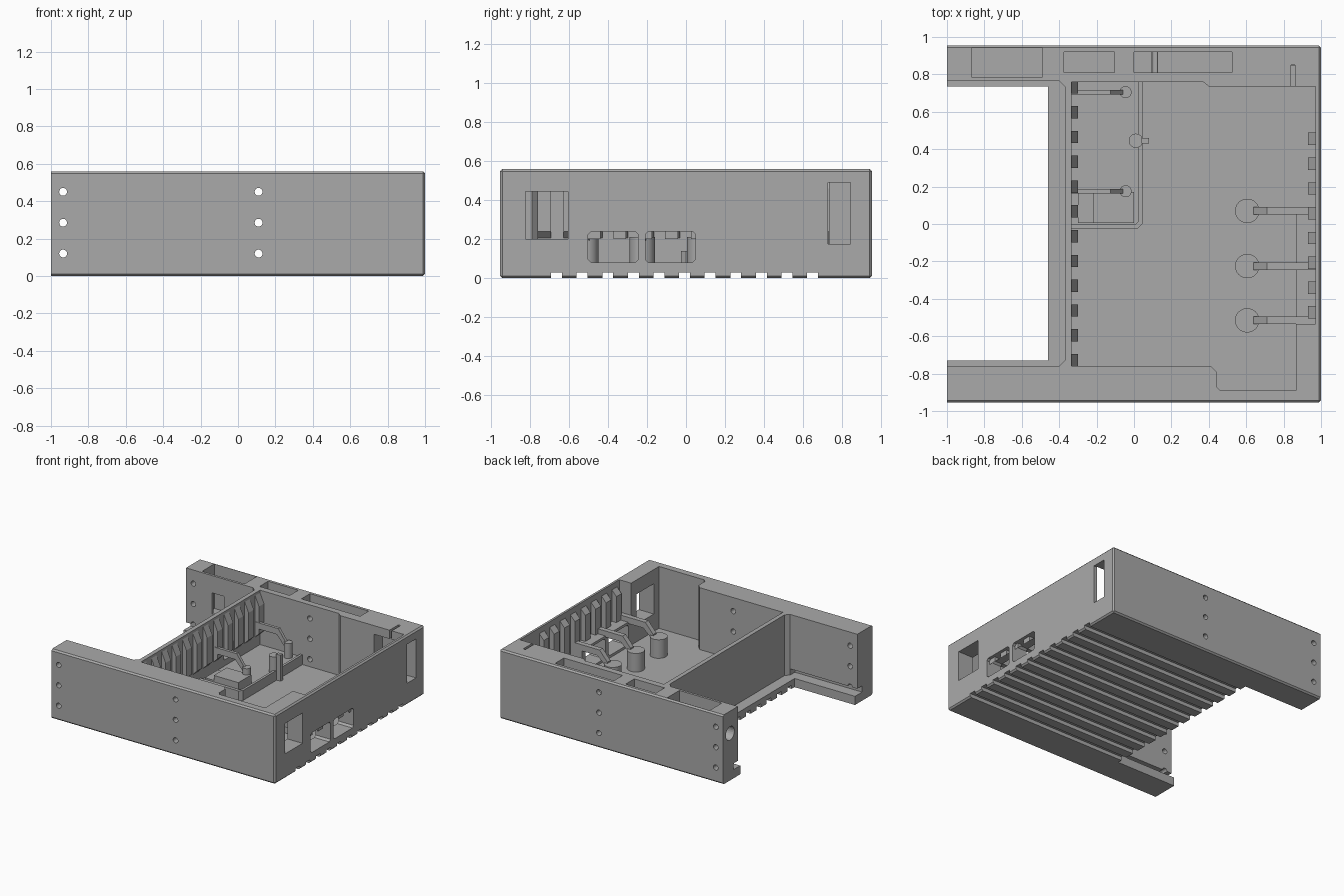
import bpy, bmesh, math
from mathutils import Vector

old = bpy.data.objects.get("Cube")
if old:
    bpy.data.objects.remove(old, do_unlink=True)

grey = bpy.data.materials.new("housing_grey")
grey.use_nodes = True
GREY = (0.4, 0.4, 0.4, 1)
grey.diffuse_color = GREY
grey.node_tree.nodes["Principled BSDF"].inputs["Base Color"].default_value = GREY


def add_prism(bm, pts, axis, a, b):
    """Extrude a 2D outline along an axis from a to b."""
    place = {"x": lambda p, t: (t, *p), "y": lambda p, t: (p[0], t, p[1]),
             "z": lambda p, t: (*p, t)}[axis]
    face = bm.faces.new([bm.verts.new(place(p, a)) for p in pts])
    ext = bmesh.ops.extrude_face_region(bm, geom=[face])
    move = Vector(place((0, 0), b - a))
    verts = [v for v in ext["geom"] if isinstance(v, bmesh.types.BMVert)]
    bmesh.ops.translate(bm, verts=verts, vec=move)


def rect(u0, u1, v0, v1):
    return [(u0, v0), (u1, v0), (u1, v1), (u0, v1)]


def disc(u, v, r, n=24):
    return [(u + r * math.cos(i * math.tau / n), v + r * math.sin(i * math.tau / n)) for i in range(n)]


def make(name, prisms):
    bm = bmesh.new()
    for p in prisms:
        add_prism(bm, *p)
    bmesh.ops.recalc_face_normals(bm, faces=bm.faces)
    mesh = bpy.data.meshes.new(name)
    bm.to_mesh(mesh)
    bm.free()
    mesh.materials.append(grey)
    obj = bpy.data.objects.new(name, mesh)
    bpy.context.collection.objects.link(obj)
    return obj


def apply(obj, mod):
    bpy.context.view_layer.objects.active = obj
    bpy.ops.object.modifier_apply(modifier=mod.name)


def cut(obj, *prisms):
    tool = make("cutter", prisms)
    tool.hide_render = True
    mod = obj.modifiers.new("cut", "BOOLEAN")
    mod.operation, mod.solver, mod.object = "DIFFERENCE", "EXACT", tool
    apply(obj, mod)
    bpy.data.objects.remove(tool, do_unlink=True)


FLOOR = 0.06
STEP = 0.1325

# Outer block with softened edges, open end trimmed square
housing = make("housing", [(rect(-1.1, 1, -0.955, 0.955), "z", 0, 0.56)])
bev = housing.modifiers.new("edge", "BEVEL")
bev.width, bev.segments = 0.012, 1
apply(housing, bev)
cut(housing, (rect(-1.2, -1, -1, 1), "z", -0.1, 0.7))

# Open bay between the arms, with a thin lip and groove below
cut(housing, (rect(-1.1, -0.46, -0.73, 0.735), "z", -0.1, 0.3))
cut(housing, ([(-1.1, -0.76), (-0.4, -0.76), (-0.37, -0.73), (-0.37, 0.735),
               (-0.4, 0.765), (-1.1, 0.765)], "z", 0.07, 0.7))
cut(housing, (rect(-1.1, -0.4, -0.82, -0.7), "z", 0.07, 0.12),
    (rect(-1.1, -0.4, 0.7, 0.82), "z", 0.07, 0.12))

# Main cavity with front corner pocket
cut(housing, ([(-0.335, -0.76), (0.41, -0.76), (0.44, -0.79), (0.44, -0.87), (0.46, -0.89),
               (0.865, -0.89), (0.865, -0.535), (0.97, -0.535), (0.97, 0.735),
               (0.4, 0.735), (0.37, 0.76), (-0.335, 0.76)], "z", FLOOR, 0.7))

# Pockets in the top of the back wall
cut(housing, (rect(-0.87, -0.49, 0.785, 0.94), "z", 0.2, 0.7),
    (rect(-0.375, -0.105, 0.81, 0.92), "z", 0.3, 0.7),
    (rect(0, 0.525, 0.81, 0.92), "z", 0.3, 0.7),
    (rect(0.84, 0.86, 0.7, 0.85), "z", 0.3, 0.7))
cut(housing, (rect(-0.77, -0.66, 0.7, 0.85), "z", 0.25, 0.42))
cut(housing, (disc(0.865, 0.38, 0.055), "x", -1.1, -0.8))

# Screw holes through front and back
cut(housing, *[(disc(x, z, 0.021), "y", -1.1, 1.1)
               for x in (-0.935, 0.11) for z in (0.12, 0.285, 0.45)])

# Window in the inner wall
cut(housing, (rect(0.3, 0.42, 0.17, 0.28), "x", -0.4, -0.3))

# Window and slot in the side wall
cut(housing, (rect(-0.825, -0.605, 0.2, 0.445), "x", 0.8, 1.1),
    (rect(0.73, 0.845, 0.175, 0.49), "x", 0.7, 1.1))

# Grooves under the floor
cut(housing, *[(rect(-0.665 + i * 0.1315 - 0.028, -0.665 + i * 0.1315 + 0.028, -0.1, 0.03),
                "x", -1.1, 1.1) for i in range(11)])

# Port housing between the levers, cut together with the side wall
port_block = make("port_block", [(rect(0.865, 0.975, -0.535, 0.09), "z", 0.05, 0.26)])
for obj in (housing, port_block):
    cut(obj, *[([(c - 0.128, 0.095), (c - 0.113, 0.08), (c + 0.113, 0.08), (c + 0.128, 0.095),
                 (c + 0.128, 0.225), (c + 0.113, 0.24), (c - 0.113, 0.24), (c - 0.128, 0.225)],
                "x", 0.8, 1.1) for c in (-0.374, -0.08)])

# Ribs on both long inner walls, sloped on top
make("inner_wall_ribs", [([(-0.34, 0.2), (-0.3, 0.24), (-0.3, 0.46), (-0.34, 0.55)], "y",
                          y - 0.033, y + 0.033) for y in (0.73 - i * STEP for i in range(12))])
make("side_wall_ribs", [([(0.975, 0.2), (0.93, 0.24), (0.93, 0.47), (0.975, 0.52)], "y",
                         y - 0.033, y + 0.033) for y in (0.455 - i * STEP for i in range(8))])

# Large posts with lever arms from the side wall
for i, y in enumerate((0.07, -0.225, -0.515)):
    make(f"large_post_{i + 1}", [(disc(0.605, y, 0.065, 32), "z", 0.05, 0.21)])
    make(f"large_arm_{i + 1}", [([(0.975, 0.25), (0.975, 0.3), (0.71, 0.3), (0.64, 0.22),
                                  (0.64, 0.17), (0.73, 0.25)], "y", y - 0.02, y + 0.02)])

# Raised platform with bevelled rim
platform = make("platform", [([(-0.336, -0.025), (0.02, -0.025), (0.045, 0), (0.045, 0.761),
                               (-0.336, 0.761)], "z", 0.05, 0.14)])
cut(platform, ([(-0.4, 0), (0.01, 0), (0.025, 0.015), (0.025, 0.8), (-0.4, 0.8)], "z", 0.12, 0.3))
make("platform_block", [(rect(-0.22, 0, 0.005, 0.17), "z", 0.11, 0.19),
                        (rect(-0.3, -0.22, 0.005, 0.17), "z", 0.11, 0.15)])

# Small posts with lever arms from the inner wall
for i, y in enumerate((0.705, 0.175)):
    make(f"small_post_{i + 1}", [(disc(-0.045, y, 0.032), "z", 0.11, 0.24)])
    make(f"small_arm_{i + 1}", [([(-0.34, 0.28), (-0.34, 0.33), (-0.125, 0.33), (-0.06, 0.24),
                                  (-0.06, 0.19), (-0.14, 0.28)], "y", y - 0.012, y + 0.012)])
make("middle_post", [(disc(0.01, 0.445, 0.038), "z", 0.05, 0.25)])
make("middle_arm", [(rect(0.04, 0.08, 0.43, 0.46), "z", 0.05, 0.27)])

for obj in bpy.context.scene.objects:
    if "post" in obj.name:
        bpy.ops.object.select_all(action="DESELECT")
        obj.select_set(True)
        bpy.context.view_layer.objects.active = obj
        bpy.ops.object.shade_smooth_by_angle(angle=math.radians(30))
